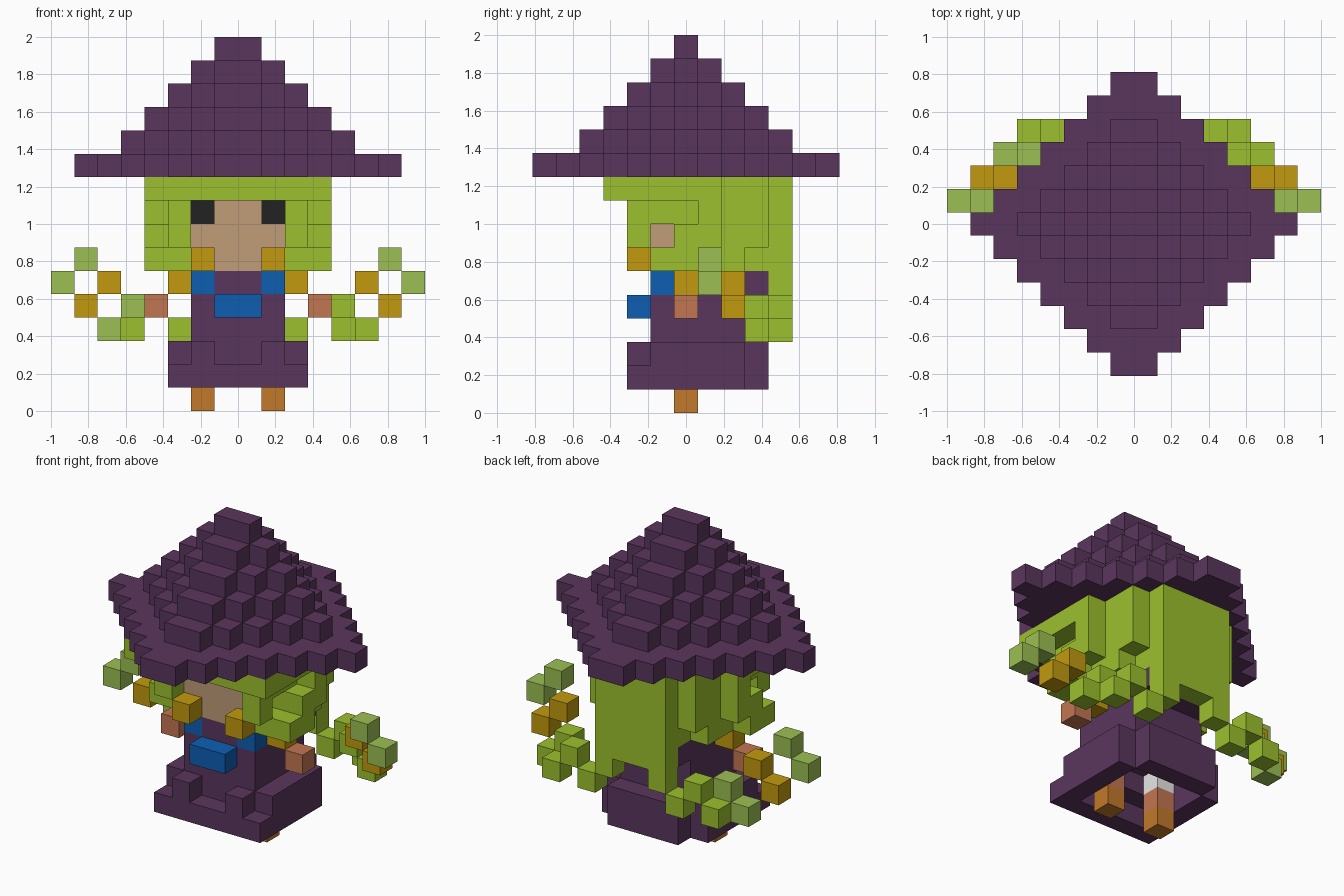
import bpy
import bmesh
from mathutils import Vector

if "Cube" in bpy.data.objects:
    bpy.data.objects.remove(bpy.data.objects["Cube"], do_unlink=True)

U = 0.125  # size of one block


def material(name, rgb):
    lin = [((c / 255 + 0.055) / 1.055) ** 2.4 if c > 10 else c / 255 / 12.92 for c in rgb]
    m = bpy.data.materials.new(name)
    m.use_nodes = True
    m.diffuse_color = (*lin, 1)
    bsdf = m.node_tree.nodes["Principled BSDF"]
    bsdf.inputs["Base Color"].default_value = (*lin, 1)
    bsdf.inputs["Roughness"].default_value = 0.9
    return m


purple = material("purple cloth", (90, 53, 93))
green = material("green hair", (156, 192, 46))
pale = material("pale green hair", (156, 192, 84))
gold = material("gold ribbon", (194, 154, 14))
skin = material("face skin", (193, 156, 119))
hand = material("hand skin", (194, 118, 82))
blue = material("blue ribbon", (14, 95, 180))
black = material("black eye", (34, 34, 34))
brown = material("orange brown shoe", (194, 122, 42))
white = material("white stocking", (235, 235, 235))

parts = {}   # part name -> (material, set of block cells)
filled = set()


def part(name, mat, boxes, sides=(1, -1)):
    """Boxes are inclusive block ranges x0, x1, y0, y1, z0, z1 on the +x half."""
    cells = set()
    for x0, x1, y0, y1, z0, z1 in boxes:
        for x in range(x0, x1 + 1):
            for y in range(y0, y1 + 1):
                for z in range(z0, z1 + 1):
                    for s in sides:
                        cells.add((x if s > 0 else -1 - x, y, z))
    cells -= filled
    filled.update(cells)
    parts[name] = (mat, cells)


# Pointed hat: stepped diamond tiers, narrowing upward
for z, r in zip(range(10, 16), (7, 5, 4, 3, 2, 1)):
    rows = [(0, r - abs(d) - 1, 6 + d, 6 + d, z, z) for d in range(1 - r, r)]
    part("hat_brim" if z == 10 else f"hat_tier_{z - 10}", purple, rows)

# Head
part("eyes", black, [(1, 1, 5, 5, 8, 8)])
part("face", skin, [(0, 1, 5, 5, 6, 8)])
part("hair_cap", green, [(0, 3, 3, 7, 9, 9), (0, 2, 8, 9, 9, 9), (0, 1, 10, 10, 9, 9)])
part("hair_back", green, [(0, 1, 6, 10, 6, 8), (0, 1, 10, 10, 5, 5)])
part("hair_sides", green, [
    (2, 2, 4, 9, 8, 8), (2, 2, 4, 4, 7, 7), (2, 2, 6, 9, 7, 7), (2, 2, 5, 8, 6, 6),
    (3, 3, 7, 7, 8, 8), (3, 3, 6, 7, 7, 7), (3, 3, 5, 6, 6, 6)])
part("front_lock_ties", gold, [(1, 1, 4, 4, 6, 6)])

# Zigzag braids curling forward; the right one turns pale earlier
for side, s in (("left", 1), ("right", -1)):
    part(f"{side}_braid_root", green, [
        (1, 1, 10, 10, 4, 4), (2, 2, 10, 10, 3, 3),
        (3, 3, 10, 10, 4, 4), (4, 4, 10, 10, 3, 3)], (s,))
    part(f"{side}_braid_middle", green if s > 0 else pale,
         [(4, 4, 9, 9, 4, 4), (5, 5, 9, 9, 3, 3)], (s,))
    part(f"{side}_braid_tie", gold, [(5, 5, 8, 8, 5, 5), (6, 6, 8, 8, 4, 4)], (s,))
    part(f"{side}_braid_tip", pale, [(6, 6, 7, 7, 6, 6), (7, 7, 7, 7, 5, 5)], (s,))

# Body and arms
part("collar", blue, [(1, 1, 5, 5, 5, 5)])
part("bow", blue, [(0, 0, 4, 4, 4, 4)])
part("torso", purple, [(0, 1, 5, 8, 3, 4), (0, 1, 5, 9, 5, 5)])
part("cuffs", gold, [(2, 2, 6, 6, 5, 5)])
part("hands", hand, [(3, 3, 6, 6, 4, 4)])

# Hollow skirt with a stepped hem
part("skirt", purple, [
    (2, 2, 5, 8, 1, 2), (0, 1, 9, 9, 1, 2),
    (0, 2, 4, 4, 1, 1), (1, 1, 4, 4, 2, 2), (0, 0, 5, 5, 2, 2), (1, 1, 5, 5, 2, 2)])

# Legs
part("shoes", brown, [(1, 1, 6, 6, 0, 0)])
part("legs", hand, [(1, 1, 6, 6, 1, 1)])
part("stockings", white, [(1, 1, 6, 6, 2, 2)])

# Turn each part's blocks into a shell of its exposed faces
AXES = [Vector((1, 0, 0)), Vector((0, 1, 0)), Vector((0, 0, 1))]
for name, (mat, cells) in parts.items():
    bm = bmesh.new()
    for cell in sorted(cells):
        mid = Vector(((cell[0] + 0.5) * U, (cell[1] - 6) * U, (cell[2] + 0.5) * U))
        for a in range(3):
            for s in (1, -1):
                n = AXES[a] * s
                if tuple(int(c + d) for c, d in zip(cell, n)) in filled:
                    continue
                u, v = AXES[(a + 1) % 3], AXES[(a + 2) % 3] * s
                corners = [n - u - v, n + u - v, n + u + v, n - u + v]
                bm.faces.new([bm.verts.new(mid + c * (U / 2)) for c in corners])
    bmesh.ops.remove_doubles(bm, verts=bm.verts[:], dist=0.001)
    mesh = bpy.data.meshes.new(name)
    bm.to_mesh(mesh)
    bm.free()
    mesh.materials.append(mat)
    bpy.context.collection.objects.link(bpy.data.objects.new(name, mesh))
